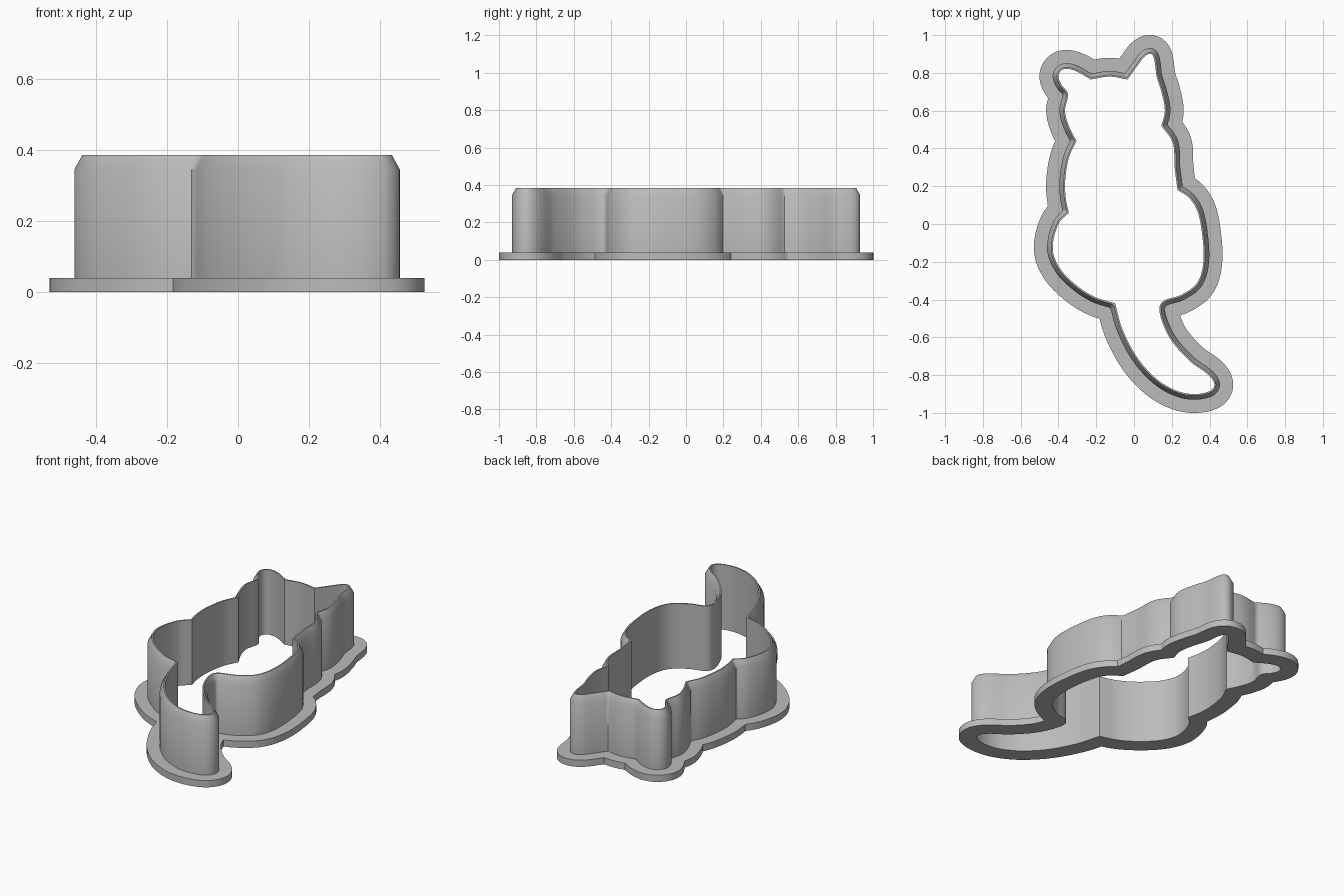
import bpy, bmesh, math
from mathutils import Vector

if "Cube" in bpy.data.objects:
    bpy.data.objects.remove(bpy.data.objects["Cube"], do_unlink=True)

# Inner outline as smooth runs; each run starts and ends on a crisp notch
RUNS = [
    # left ear, cheek
    [(-.23, .765), (-.31, .81), (-.37, .82), (-.4, .79), (-.385, .74), (-.35, .69),
     (-.365, .6), (-.345, .52), (-.305, .44)],
    # left shoulder
    [(-.305, .44), (-.345, .35), (-.365, .22), (-.36, .13), (-.345, .06)],
    # left haunch
    [(-.345, .06), (-.4, 0), (-.43, -.13), (-.395, -.23), (-.31, -.32), (-.21, -.385), (-.1, -.42)],
    # tail and right haunch
    [(-.1, -.42), (-.06, -.56), (.02, -.71), (.12, -.82), (.22, -.88), (.31, -.9),
     (.4, -.885), (.425, -.85), (.395, -.8), (.3, -.73), (.2, -.62), (.15, -.52),
     (.135, -.44), (.16, -.405), (.25, -.375), (.335, -.31), (.367, -.2), (.36, -.05),
     (.335, .07), (.29, .14), (.23, .18)],
    # right shoulder
    [(.23, .18), (.215, .3), (.205, .43), (.145, .52)],
    # right cheek and ear
    [(.145, .52), (.163, .6), (.145, .7), (.12, .78), (.107, .87), (.09, .9), (.06, .89),
     (.02, .84), (-.035, .765)],
    # top of the head
    [(-.035, .765), (-.13, .78), (-.23, .765)],
]


def smooth_run(points, steps=10):
    """Hermite curve through the points, without its last point."""
    pts = [Vector(p) for p in points]
    last = len(pts) - 1
    dirs = [(pts[min(i + 1, last)] - pts[max(i - 1, 0)]).normalized() for i in range(last + 1)]
    out = []
    for i in range(last):
        a, b = pts[i], pts[i + 1]
        size = (b - a).length
        for k in range(steps):
            t = k / steps
            s = t * t * (3 - 2 * t)
            out.append(a.lerp(b, s) + dirs[i] * size * t * (1 - t) ** 2
                       - dirs[i + 1] * size * t * t * (1 - t))
    return out


def distance(p, loop):
    best = 9.0
    for i, b in enumerate(loop):
        a = loop[i - 1]
        ab = b - a
        t = max(0, min(1, (p - a).dot(ab) / ab.length_squared))
        best = min(best, (p - a - ab * t).length)
    return best


def offset(loop, d):
    """Push the loop outwards; samples that cross over collapse onto the notch."""
    n = len(loop)
    if d == 0:
        return loop
    moved, good = [], []
    for i, p in enumerate(loop):
        t = (loop[(i + 1) % n] - loop[i - 1]).normalized()
        q = p + Vector((t.y, -t.x)) * d
        moved.append(q)
        good.append(distance(q, loop) > d * .985)
    result = []
    for i in range(n):
        if good[i]:
            result.append(moved[i])
            continue
        before = next(k for k in range(i, i - n, -1) if good[k])
        after = next(k % n for k in range(i, i + n) if good[k % n])
        result.append((moved[before] + moved[after]) / 2)
    return result


def sweep(name, profile, loop, material):
    """Carry an (offset, height) profile round the outline."""
    bm = bmesh.new()
    rings = [[bm.verts.new((p.x, p.y, z)) for p in offset(loop, d)] for d, z in profile]
    n = len(loop)
    for low, high in zip(rings, rings[1:]):
        for j in range(n):
            k = (j + 1) % n
            bm.faces.new((low[j], low[k], high[k], high[j]))
    bmesh.ops.remove_doubles(bm, verts=bm.verts, dist=.0005)
    mesh = bpy.data.meshes.new(name)
    bm.to_mesh(mesh)
    bm.free()
    mesh.materials.append(material)
    obj = bpy.data.objects.new(name, mesh)
    bpy.context.collection.objects.link(obj)
    bpy.ops.object.select_all(action='DESELECT')
    obj.select_set(True)
    bpy.context.view_layer.objects.active = obj
    bpy.ops.object.shade_smooth_by_angle(angle=math.radians(32))
    return obj


grey = bpy.data.materials.new("plain grey")
grey.use_nodes = True
colour = (.5, .5, .5, 1)
grey.diffuse_color = colour
grey.node_tree.nodes["Principled BSDF"].inputs["Base Color"].default_value = colour

outline = [p for run in RUNS for p in smooth_run(run)]
WALL, RIM, FLANGE = .03, .008, .1
STEP, SHOULDER, TOP = .04, .345, .385

# Wide grip flange at the bottom
sweep("base_flange", [(0, STEP), (0, 0), (FLANGE, 0), (FLANGE, STEP), (WALL, STEP)], outline, grey)
# Upright wall with a tapered cutting edge
sweep("cutting_wall", [(WALL, STEP), (WALL, SHOULDER), (RIM, TOP), (0, TOP), (0, STEP)], outline, grey)
